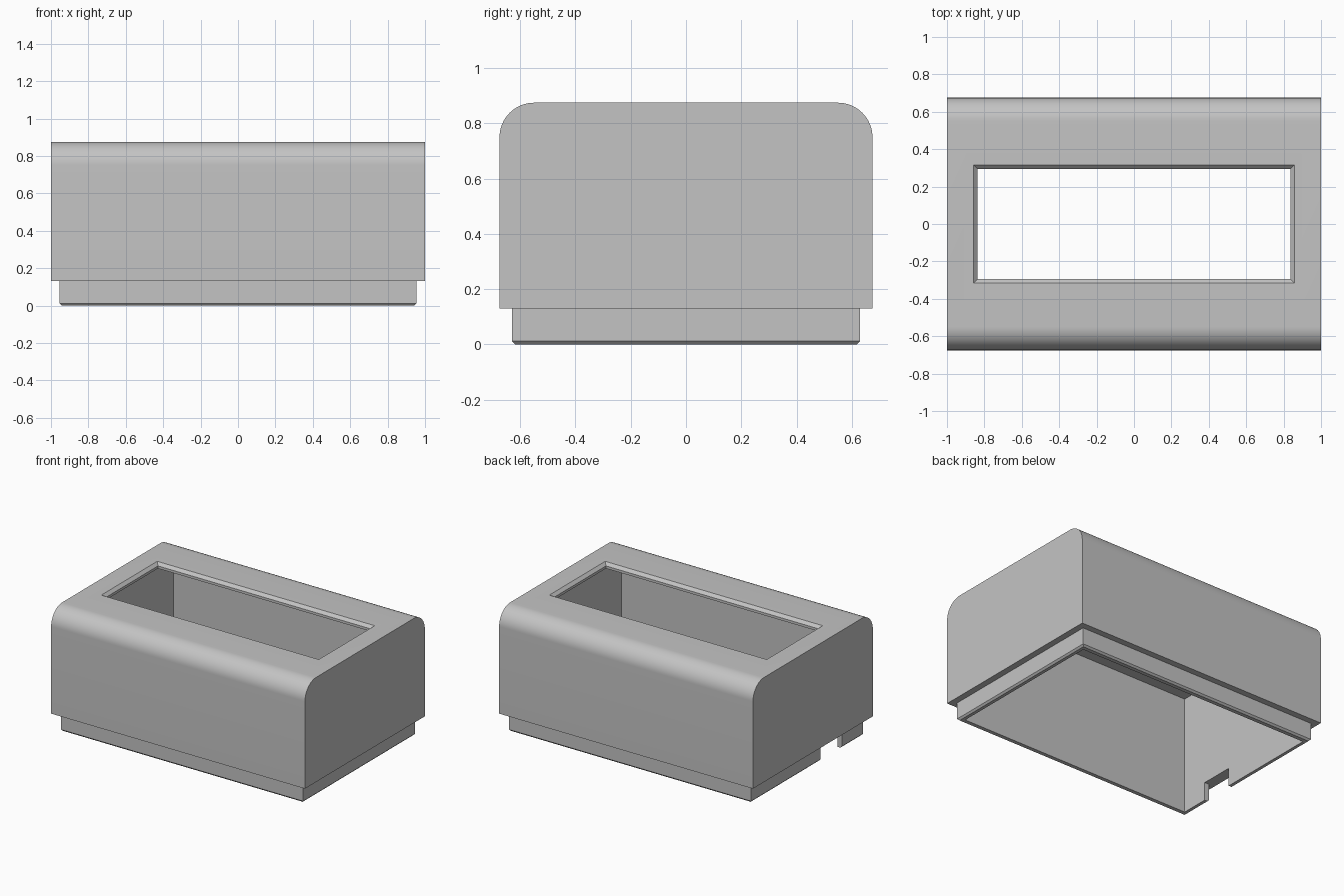
import bpy, bmesh, math

cube = bpy.data.objects.get("Cube")
if cube:
    bpy.data.objects.remove(cube, do_unlink=True)

grey = bpy.data.materials.new("plain grey")
grey.use_nodes = True
colour = (0.55, 0.55, 0.55, 1)
grey.diffuse_color = colour
grey.node_tree.nodes["Principled BSDF"].inputs["Base Color"].default_value = colour


def loft(name, rings):
    """Closed solid through rings of equal point count."""
    bm = bmesh.new()
    loops = [[bm.verts.new(p) for p in ring] for ring in rings]
    n = len(loops[0])
    for a, b in zip(loops, loops[1:]):
        for i in range(n):
            j = (i + 1) % n
            bm.faces.new((a[i], a[j], b[j], b[i]))
    bm.faces.new(loops[0])
    bm.faces.new(loops[-1])
    bmesh.ops.recalc_face_normals(bm, faces=bm.faces)
    mesh = bpy.data.meshes.new(name)
    bm.to_mesh(mesh)
    bm.free()
    mesh.materials.append(grey)
    obj = bpy.data.objects.new(name, mesh)
    bpy.context.collection.objects.link(obj)
    return obj


def rect(x, y, z, cx=0, cy=0):
    """Rectangle ring given by half sizes, height and centre."""
    return [(cx + sx * x, cy + sy * y, z)
            for sx, sy in ((-1, -1), (1, -1), (1, 1), (-1, 1))]


def combine(target, other, operation):
    mod = target.modifiers.new(operation.lower(), 'BOOLEAN')
    mod.operation = operation
    mod.solver = 'EXACT'
    mod.object = other
    bpy.ops.object.select_all(action='DESELECT')
    bpy.context.view_layer.objects.active = target
    target.select_set(True)
    bpy.ops.object.modifier_apply(modifier=mod.name)
    bpy.data.objects.remove(other, do_unlink=True)


HALF_X, HALF_Y = 1.0, 0.675
LEDGE, TOP, RADIUS = 0.13, 0.875, 0.125
STEPS = 16

# Outer cover: side profile with rounded upper corners, extruded along x
profile = [(-HALF_Y, LEDGE), (HALF_Y, LEDGE)]
for side, start in ((1, 0), (-1, math.pi / 2)):
    for i in range(STEPS + 1):
        a = start + i * math.pi / 2 / STEPS
        profile.append((side * (HALF_Y - RADIUS) + RADIUS * math.cos(a),
                        TOP - RADIUS + RADIUS * math.sin(a)))
cover = loft("enclosure_cover", [[(x, y, z) for y, z in profile] for x in (-HALF_X, HALF_X)])

# Inset base rim with a small bottom chamfer and a cable notch on one end
base = loft("base_rim", [rect(0.943, 0.618, 0), rect(0.955, 0.63, 0.012), rect(0.955, 0.63, 0.3)])
notch = loft("notch_cutter", [rect(0.1, 0.12, z, -0.95, -0.27) for z in (-0.1, LEDGE)])
combine(base, notch, 'DIFFERENCE')
combine(cover, base, 'UNION')

# Hollow interior, open underneath
cavity = loft("cavity_cutter", [rect(0.92, 0.59, z) for z in (-0.1, 0.837)])
combine(cover, cavity, 'DIFFERENCE')

# Display window with a bevelled upper edge
window = loft("window_cutter", [rect(0.837, 0.295, 0.7), rect(0.837, 0.295, 0.855),
                                rect(0.877, 0.335, 0.895)])
combine(cover, window, 'DIFFERENCE')

bpy.ops.object.shade_smooth_by_angle(angle=math.radians(30))
